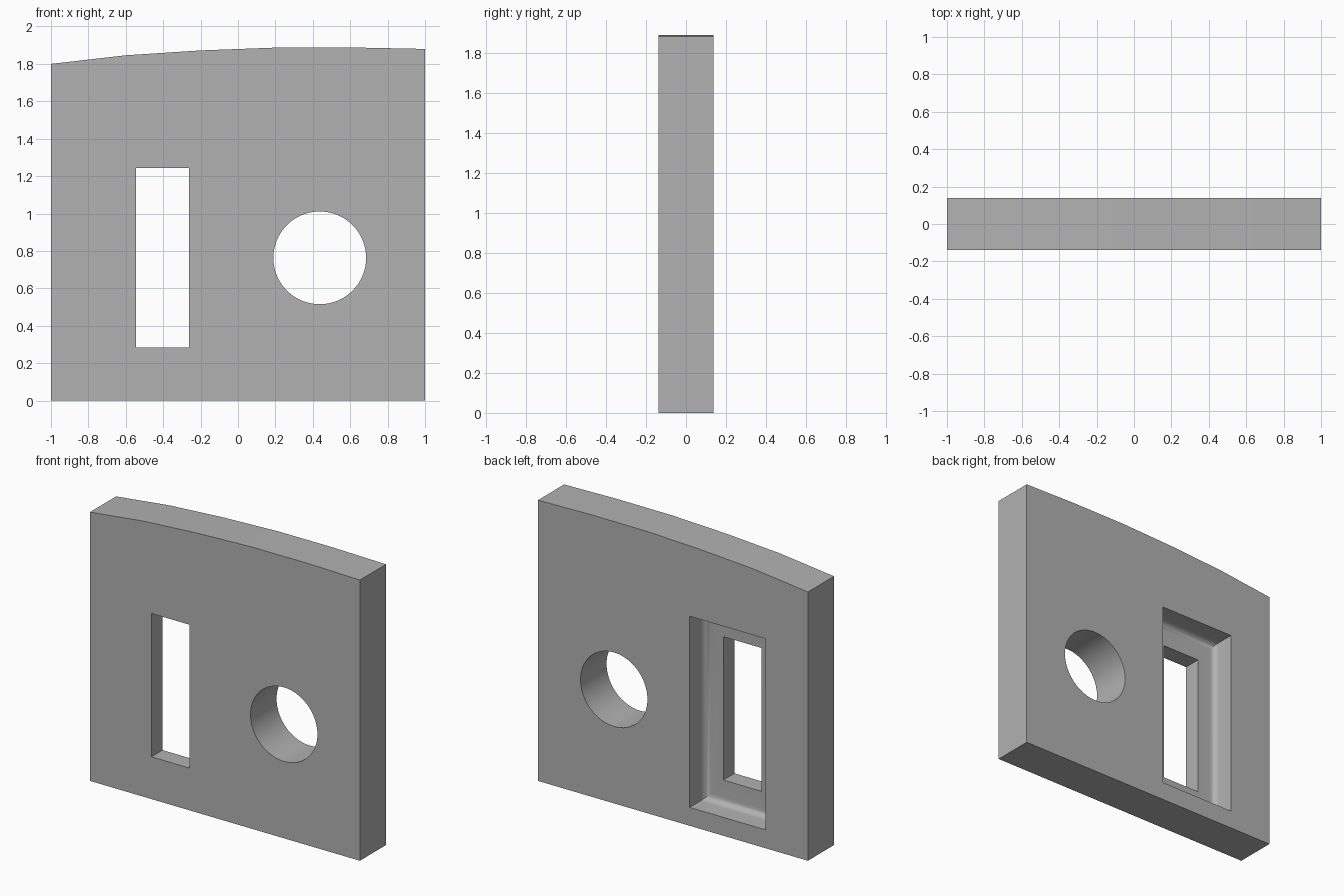
import bpy, bmesh, math
from mathutils import Matrix

default = bpy.data.objects.get("Cube")
if default:
    bpy.data.objects.remove(default, do_unlink=True)

HALF_Y = 0.138
FLOOR_Y = -0.02
FILLET = 0.045
SLOT_X, SLOT_Z = -0.404, 0.763

grey = bpy.data.materials.new("plain grey")
grey.use_nodes = True
colour = (0.445, 0.445, 0.445, 1)
grey.diffuse_color = colour
grey.node_tree.nodes["Principled BSDF"].inputs["Base Color"].default_value = colour


def finish(name, bm):
    bmesh.ops.recalc_face_normals(bm, faces=bm.faces)
    mesh = bpy.data.meshes.new(name)
    bm.to_mesh(mesh)
    bm.free()
    mesh.materials.append(grey)
    obj = bpy.data.objects.new(name, mesh)
    bpy.context.collection.objects.link(obj)
    return obj


def loft(name, loops):
    """Skin a stack of closed loops and cap both ends."""
    bm = bmesh.new()
    rings = [[bm.verts.new(p) for p in loop] for loop in loops]
    for a, b in zip(rings, rings[1:]):
        for i in range(len(a)):
            j = (i + 1) % len(a)
            bm.faces.new((a[i], a[j], b[j], b[i]))
    bm.faces.new(rings[0])
    bm.faces.new(rings[-1])
    return finish(name, bm)


def rect(hx, hz, y):
    return [(SLOT_X + sx * hx, y, SLOT_Z + sz * hz)
            for sx, sz in ((-1, -1), (1, -1), (1, 1), (-1, 1))]


# Panel with a gently arched top
outline = [(-1, 0), (1, 0), (1, 1.88), (0.6, 1.888), (0.2, 1.887),
           (-0.2, 1.872), (-0.6, 1.846), (-1, 1.8)]
panel = loft("panel", [[(x, y, z) for x, z in outline] for y in (-HALF_Y, HALF_Y)])

# Narrow slot through the panel
slot = loft("slot_cutter", [rect(0.141, 0.48, y) for y in (-0.3, 0.3)])

# Wider pocket in the back, its walls curving into the floor
pocket_loops = [rect(0.28, 0.64, 0.3)]
for i in range(9):
    a = math.pi / 2 * i / 8
    inset = FILLET * (1 - math.cos(a))
    y = FLOOR_Y + FILLET * (1 - math.sin(a))
    pocket_loops.append(rect(0.28 - inset, 0.64 - inset, y))
pocket = loft("pocket_cutter", pocket_loops)

# Round hole
bm = bmesh.new()
bmesh.ops.create_cone(bm, cap_ends=True, segments=64, radius1=0.248, radius2=0.248, depth=1,
                      matrix=Matrix.Translation((0.437, 0, 0.763)) @ Matrix.Rotation(math.pi / 2, 4, "X"))
hole = finish("hole_cutter", bm)

# Cut the openings and shade
bpy.ops.object.select_all(action="DESELECT")
panel.select_set(True)
bpy.context.view_layer.objects.active = panel
for cutter in (pocket, slot, hole):
    mod = panel.modifiers.new(cutter.name, "BOOLEAN")
    mod.operation = "DIFFERENCE"
    mod.solver = "EXACT"
    mod.object = cutter
    bpy.ops.object.modifier_apply(modifier=mod.name)
    bpy.data.objects.remove(cutter, do_unlink=True)
bpy.ops.object.shade_smooth_by_angle(angle=math.radians(30))
